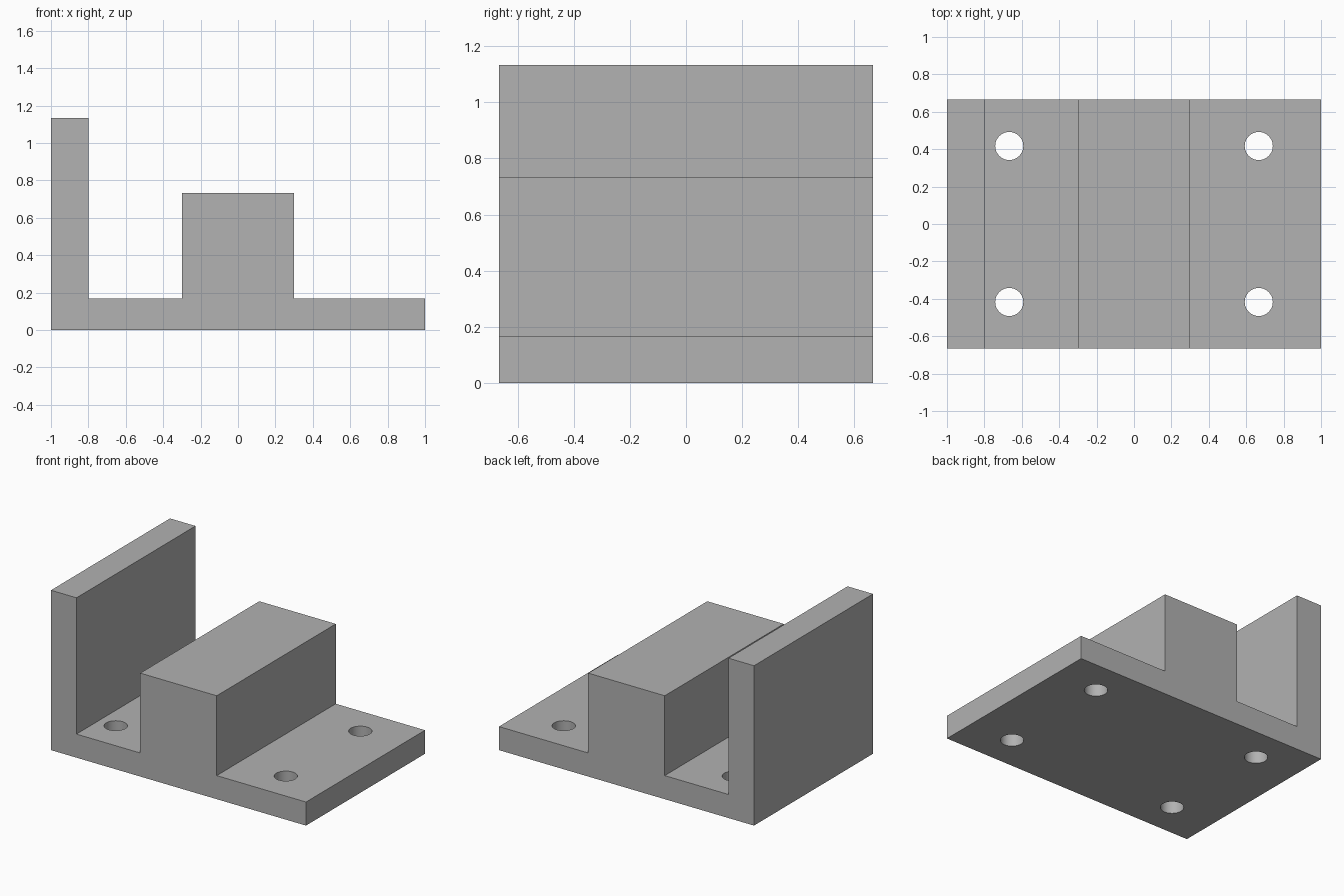
import bpy
import bmesh
from math import radians
from mathutils import Vector

if "Cube" in bpy.data.objects:
    bpy.data.objects.remove(bpy.data.objects["Cube"])

DEPTH = 1.333
BASE, BLOCK, WALL = 0.167, 0.733, 1.133

grey = bpy.data.materials.new("mid grey")
grey.use_nodes = True
colour = (0.445, 0.445, 0.445, 1)
grey.diffuse_color = colour
grey.node_tree.nodes["Principled BSDF"].inputs["Base Color"].default_value = colour


def make_object(name, bm):
    bmesh.ops.recalc_face_normals(bm, faces=bm.faces)
    mesh = bpy.data.meshes.new(name)
    bm.to_mesh(mesh)
    bm.free()
    mesh.materials.append(grey)
    obj = bpy.data.objects.new(name, mesh)
    bpy.context.collection.objects.link(obj)
    return obj


# Bracket body: base plate, end wall and centre block in one extruded profile
profile = [(-1, 0), (1, 0), (1, BASE), (0.3, BASE), (0.3, BLOCK), (-0.3, BLOCK),
           (-0.3, BASE), (-0.8, BASE), (-0.8, WALL), (-1, WALL)]
bm = bmesh.new()
face = bm.faces.new([bm.verts.new((x, -DEPTH / 2, z)) for x, z in profile])
side = bmesh.ops.extrude_face_region(bm, geom=[face])
moved = [v for v in side["geom"] if isinstance(v, bmesh.types.BMVert)]
bmesh.ops.translate(bm, verts=moved, vec=(0, DEPTH, 0))
body = make_object("bracket_body", bm)

# Four mounting hole cutters
bm = bmesh.new()
for x in (-0.667, 0.667):
    for y in (-0.417, 0.417):
        hole = bmesh.ops.create_cone(bm, cap_ends=True, segments=48,
                                     radius1=0.075, radius2=0.075, depth=0.5)
        bmesh.ops.translate(bm, verts=hole["verts"], vec=Vector((x, y, BASE / 2)))
cutter = make_object("hole_cutter", bm)
cutter.hide_render = True

# Cut the holes, then drop the cutter
cut = body.modifiers.new("mounting_holes", "BOOLEAN")
cut.operation = "DIFFERENCE"
cut.solver = "EXACT"
cut.object = cutter
bpy.ops.object.select_all(action="DESELECT")
body.select_set(True)
bpy.context.view_layer.objects.active = body
bpy.ops.object.modifier_apply(modifier=cut.name)
bpy.data.objects.remove(cutter)

# Round hole walls, crisp edges
bpy.ops.object.shade_smooth_by_angle(angle=radians(30))
